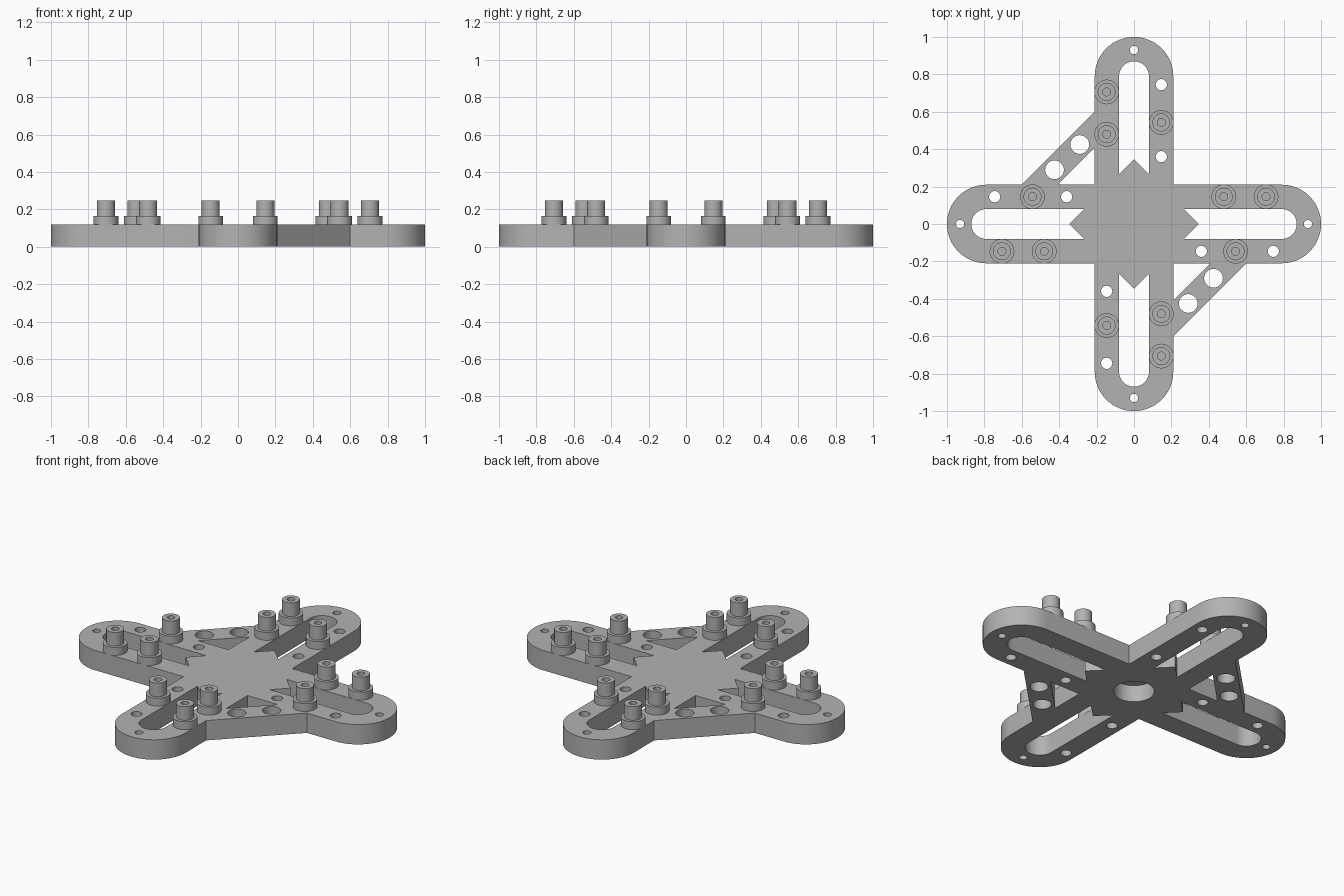
import bpy, bmesh
from math import pi, sin, cos
from mathutils import Matrix, Vector

cube = bpy.data.objects.get("Cube")
if cube:
    bpy.data.objects.remove(cube, do_unlink=True)

grey = bpy.data.materials.new("Plain grey")
grey.use_nodes = True
grey.diffuse_color = (0.45, 0.45, 0.45, 1)
grey.node_tree.nodes["Principled BSDF"].inputs["Base Color"].default_value = (0.45, 0.45, 0.45, 1)

PLATE = 0.118     # plate thickness
ARM = 0.21        # arm half width, also tip radius
TIP = 1 - ARM     # centre of the rounded tip
SLOT = 0.08       # slot half width
RAIL = 0.146      # centre line of the rails beside a slot


def arc(cx, cy, r, start, end, n):
    return [(cx + r * cos(start + (end - start) * i / n),
             cy + r * sin(start + (end - start) * i / n)) for i in range(n + 1)]


def circle(cx, cy, r, n=32):
    return arc(cx, cy, r, 0, 2 * pi, n)[:-1]


def turn(points, quarters):
    rot = Matrix.Rotation(quarters * pi / 2, 2)
    return [tuple(rot @ Vector(p)) for p in points]


def select_only(obj):
    bpy.ops.object.select_all(action='DESELECT')
    obj.select_set(True)
    bpy.context.view_layer.objects.active = obj


def add_mesh(name, bm):
    bmesh.ops.recalc_face_normals(bm, faces=bm.faces[:])
    mesh = bpy.data.meshes.new(name)
    bm.to_mesh(mesh)
    bm.free()
    mesh.materials.append(grey)
    obj = bpy.data.objects.new(name, mesh)
    bpy.context.collection.objects.link(obj)
    return obj


# Outline: two opposite halves, each with a plain corner and a diagonal brace
half = arc(TIP, 0, ARM, -pi / 2, pi / 2, 32) + [(ARM, ARM)]
half += arc(0, TIP, ARM, 0, pi, 32) + [(-ARM, 0.6), (-0.6, ARM)]
loops = [half + turn(half, 2)]

# Slots with pointed inner ends, and the holes in each arm
slot = arc(TIP, 0, SLOT, -pi / 2, pi / 2, 24) + [(0.265, SLOT), (0.345, 0), (0.265, -SLOT)]
for q in range(4):
    loops += [turn(slot, q),
              turn(circle(0.93, 0, 0.022), q),
              turn(circle(0.36, -RAIL, 0.03), q),
              turn(circle(0.745, -RAIL, 0.03), q)]

# Triangular windows and round holes of the two braces
for q in (0, 2):
    loops += [turn([(-ARM, ARM), (-ARM, 0.41), (-0.41, ARM)], q),
              turn(circle(-0.29, 0.425, 0.05), q),
              turn(circle(-0.425, 0.29, 0.05), q)]

# Fill the outline and give it thickness
curve = bpy.data.curves.new("plate_outline", 'CURVE')
curve.dimensions = '2D'
curve.fill_mode = 'BOTH'
curve.extrude = PLATE / 2
for pts in loops:
    spline = curve.splines.new('POLY')
    spline.points.add(len(pts) - 1)
    for point, (x, y) in zip(spline.points, pts):
        point.co = (x, y, 0, 1)
    spline.use_cyclic_u = True
outline = bpy.data.objects.new("plate_outline", curve)
bpy.context.collection.objects.link(outline)
bpy.context.view_layer.update()
flat = bpy.data.meshes.new_from_object(
    outline.evaluated_get(bpy.context.evaluated_depsgraph_get()))
bm = bmesh.new()
bm.from_mesh(flat)
bmesh.ops.remove_doubles(bm, verts=bm.verts[:], dist=0.0001)
bmesh.ops.translate(bm, verts=bm.verts[:], vec=(0, 0, PLATE / 2))
for face in bm.faces:
    face.material_index = 0
bpy.data.objects.remove(outline, do_unlink=True)
bpy.data.meshes.remove(flat)
plate = add_mesh("cross_plate", bm)

# Round blind recess under the hub
bm = bmesh.new()
bmesh.ops.create_cone(bm, cap_ends=True, segments=48, radius1=0.11, radius2=0.11,
                      depth=0.2, matrix=Matrix.Translation((0, 0, 0)))
cutter = add_mesh("recess_cutter", bm)
cutter.hide_render = True
cut = plate.modifiers.new("recess", 'BOOLEAN')
cut.operation = 'DIFFERENCE'
cut.solver = 'EXACT'
cut.object = cutter
select_only(plate)
bpy.ops.object.modifier_apply(modifier=cut.name)
bpy.data.objects.remove(cutter, do_unlink=True)
bpy.ops.object.shade_smooth_by_angle(angle=pi / 6)

# Stepped hollow standoff, turned from a profile
profile = [(0.066, 0.112), (0.066, 0.165), (0.048, 0.165), (0.048, 0.246),
           (0.021, 0.246), (0.021, 0.13), (0, 0.13)]
bm = bmesh.new()
verts = [bm.verts.new((r, 0, z)) for r, z in profile]
edges = [bm.edges.new(pair) for pair in zip(verts, verts[1:])]
bmesh.ops.spin(bm, geom=verts + edges, axis=(0, 0, 1), cent=(0, 0, 0),
               angle=2 * pi, steps=32)
bmesh.ops.remove_doubles(bm, verts=bm.verts[:], dist=0.0001)
standoff = add_mesh("standoff", bm)
select_only(standoff)
bpy.ops.object.shade_smooth_by_angle(angle=pi / 6)

# Three standoffs on every arm
spots = [p for q in range(4)
         for p in turn([(0.48, RAIL), (0.706, RAIL), (0.543, -RAIL)], q)]
for i, (x, y) in enumerate(spots):
    obj = standoff if i == 0 else standoff.copy()
    if i:
        obj.name = f"standoff_{i + 1}"
        bpy.context.collection.objects.link(obj)
    obj.location = (x, y, 0)
